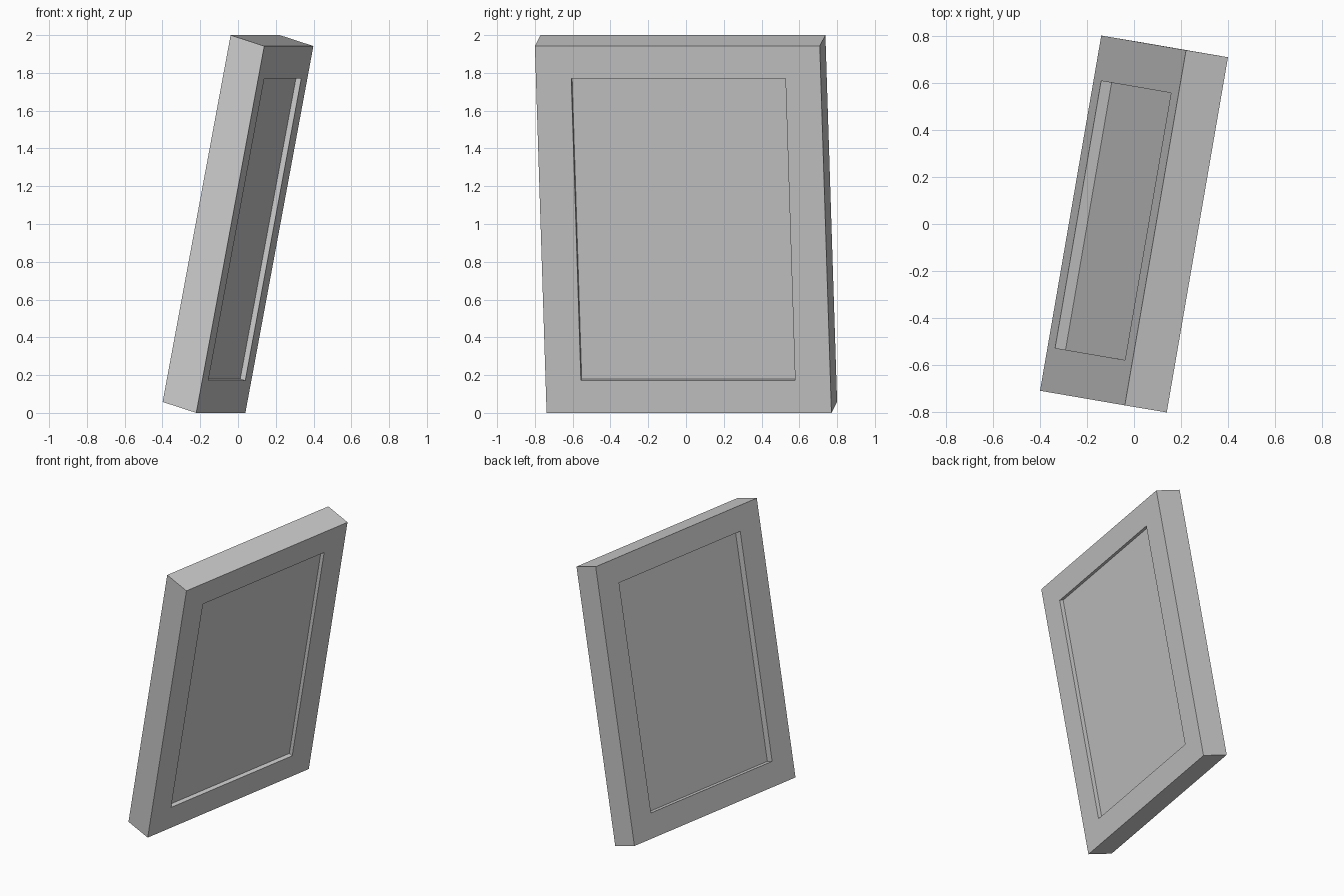
import bpy, bmesh
from mathutils import Matrix, Vector

if "Cube" in bpy.data.objects:
    bpy.data.objects.remove(bpy.data.objects["Cube"])

# Slanted axes of the leaning slab: width, height, thickness
U = Vector((0.26, 1.508, 0.0))
V = Vector((0.36, -0.062, 1.942))
W = Vector((0.178, -0.03, -0.058))
M = Matrix((U, V, W)).transposed().to_4x4()
M.translation = (0, 0, 1)

# Opening half-size and panel depths, in fractions of the slab
HU, HV = 0.376, 0.412
BACK, FRONT = -0.25, 0.35


def finish(name, bm):
    bm.transform(M)
    bmesh.ops.recalc_face_normals(bm, faces=bm.faces[:])
    mesh = bpy.data.meshes.new(name)
    bm.to_mesh(mesh)
    bm.free()
    obj = bpy.data.objects.new(name, mesh)
    bpy.context.collection.objects.link(obj)
    return obj


# Frame: four-sided ring, rectangular cross-section
bm = bmesh.new()
corners = [(-1, -1), (1, -1), (1, 1), (-1, 1)]
section = [(0.5, 0.5, -0.5), (0.5, 0.5, 0.5), (HU, HV, 0.5), (HU, HV, -0.5)]
rings = [[bm.verts.new((sx * a, sy * b, w)) for a, b, w in section]
         for sx, sy in corners]
for i in range(4):
    a, b = rings[i], rings[(i + 1) % 4]
    for k in range(4):
        n = (k + 1) % 4
        bm.faces.new((a[k], b[k], b[n], a[n]))
finish("frame", bm)

# Panel: recessed board filling the opening
bm = bmesh.new()
bmesh.ops.create_cube(bm, size=1)
bmesh.ops.scale(bm, vec=(2 * HU, 2 * HV, FRONT - BACK), verts=bm.verts[:])
bmesh.ops.translate(bm, vec=(0, 0, (FRONT + BACK) / 2), verts=bm.verts[:])
finish("panel", bm)
